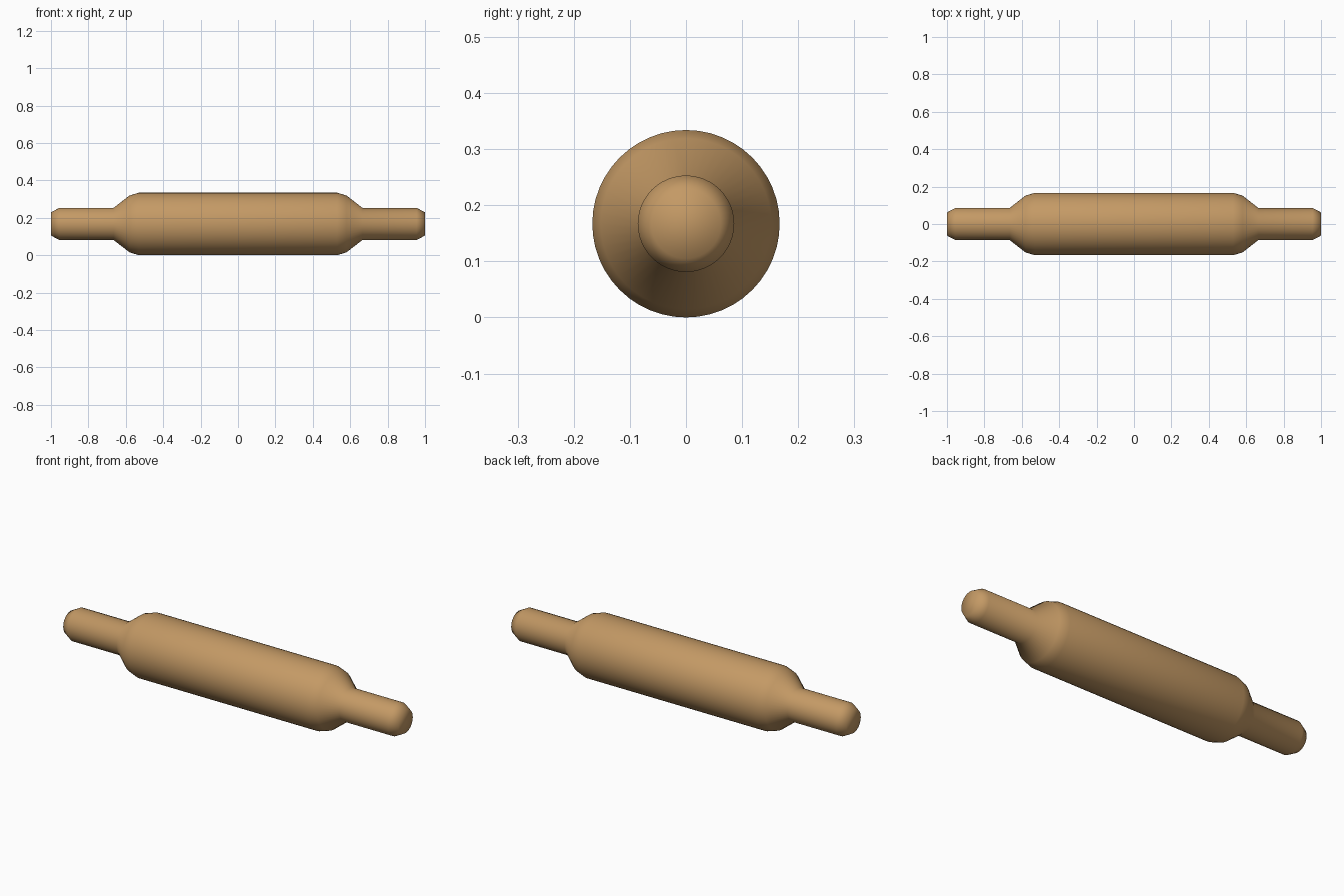
import bpy, bmesh, math

if "Cube" in bpy.data.objects:
    bpy.data.objects.remove(bpy.data.objects["Cube"])

R = 0.167  # barrel radius, also the axis height
SEGMENTS = 48

# Half profile (x, radius) from barrel to handle tip, mirrored for the other side
half = [(0.53, R), (0.58, 0.152), (0.665, 0.086), (0.955, 0.086), (1.0, 0.062)]
profile = [(-x, r) for x, r in reversed(half)] + half

# Rolling pin: one lathed body with capped ends
bm = bmesh.new()
rings = []
for x, r in profile:
    rings.append([bm.verts.new((x, r * math.cos(a), R + r * math.sin(a)))
                  for a in (2 * math.pi * i / SEGMENTS for i in range(SEGMENTS))])
for a, b in zip(rings, rings[1:]):
    for i in range(SEGMENTS):
        j = (i + 1) % SEGMENTS
        bm.faces.new((a[i], a[j], b[j], b[i]))
bm.faces.new(rings[0])
bm.faces.new(rings[-1])
bmesh.ops.recalc_face_normals(bm, faces=bm.faces)
for f in bm.faces:
    f.smooth = True

mesh = bpy.data.meshes.new("rolling_pin")
bm.to_mesh(mesh)
bm.free()
pin = bpy.data.objects.new("rolling_pin", mesh)
bpy.context.collection.objects.link(pin)

# Light wood colour
wood = bpy.data.materials.new("wood")
wood.diffuse_color = (0.55, 0.32, 0.13, 1)
wood.use_nodes = True
wood.node_tree.nodes["Principled BSDF"].inputs["Base Color"].default_value = wood.diffuse_color
mesh.materials.append(wood)
